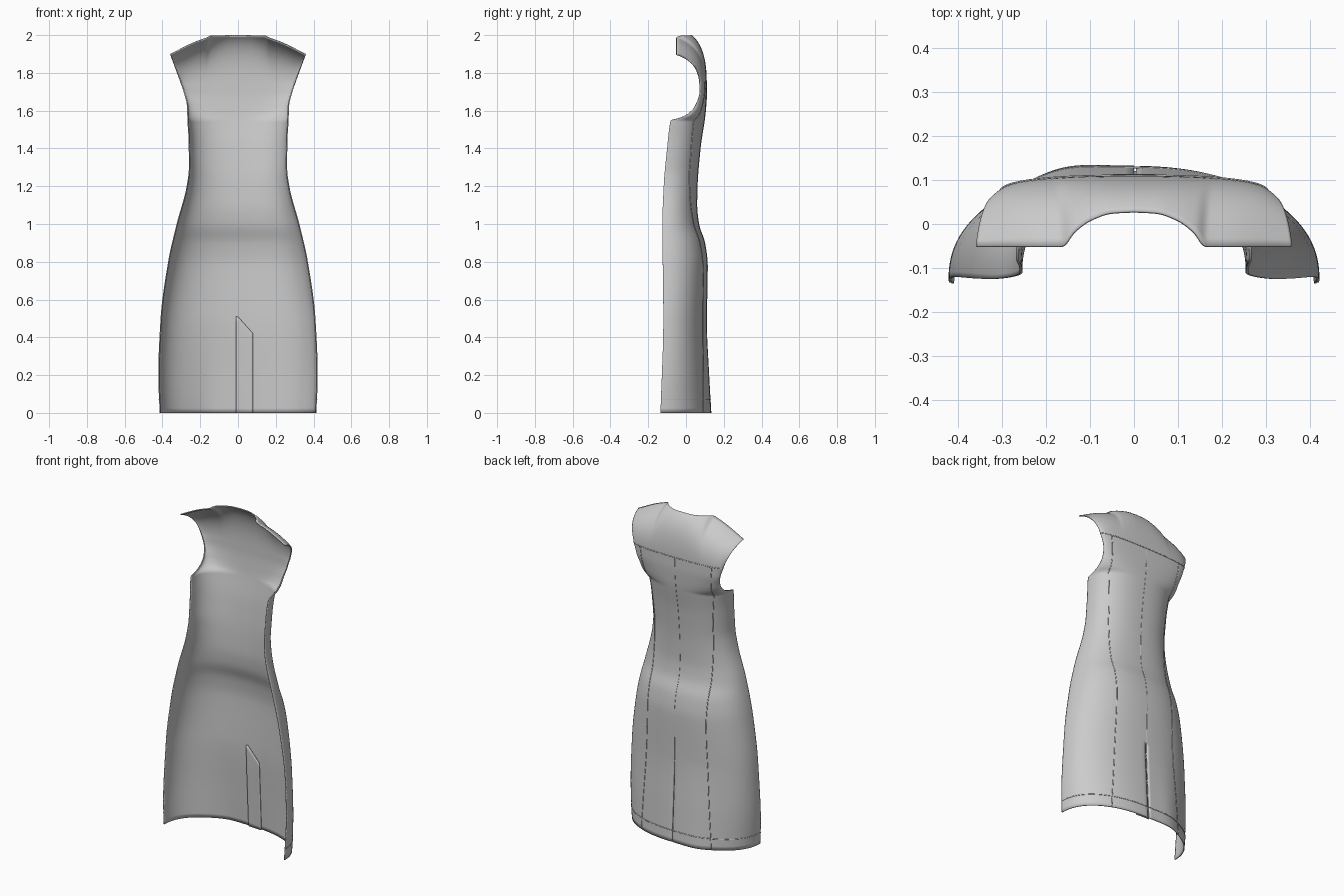
import bpy, bmesh, math

if "Cube" in bpy.data.objects:
    bpy.data.objects.remove(bpy.data.objects["Cube"])

cloth = bpy.data.materials.new("grey cloth")
cloth.use_nodes = True
GREY = (0.6, 0.6, 0.6, 1)
cloth.diffuse_color = GREY
cloth.node_tree.nodes["Principled BSDF"].inputs["Base Color"].default_value = GREY

# Profiles along the height: half width, back depth, front edge depth
WIDTH = [(0, .415), (.2, .422), (.5, .41), (.8, .37), (1, .325), (1.2, .272),
         (1.3, .26), (1.45, .262), (1.55, .268), (1.62, .27), (1.7, .288), (1.75, .305)]
BACK = [(0, .132), (.2, .122), (.5, .11), (.78, .114), (.9, .1), (1, .068),
        (1.1, .058), (1.2, .06), (1.4, .076), (1.6, .104), (1.7, .11), (1.75, .11)]
EDGE = [(0, -.135), (.5, -.12), (1, -.125), (1.2, -.118), (1.4, -.1), (1.55, -.08),
        (1.56, -.04), (1.58, .005), (1.62, .045), (1.7, .072), (1.75, .07)]
ROUND = [(0, 2.2), (1, 2.4), (1.75, 2.5)]

# Neckline and shoulder edge, by distance from the middle column
TOP_X = [(0, 0), (.1, .05), (.22, .1), (.3, .14), (.38, .165), (.6, .235), (1, .36)]
TOP_Y = [(0, .03), (.1, .027), (.22, .01), (.3, -.02), (.38, -.05), (1, -.05)]
TOP_Z = [(0, 2), (.3, 1.998), (.38, 1.988), (.6, 1.962), (1, 1.9)]
YOKE = 1.75
SLIT = 0.5


def curve(keys, v):
    """Smooth interpolation without overshoot."""
    v = min(max(v, keys[0][0]), keys[-1][0])
    d = [(b[1] - a[1]) / (b[0] - a[0]) for a, b in zip(keys, keys[1:])]
    m = [d[0]] + [2 * p * q / (p + q) if p * q > 0 else 0 for p, q in zip(d, d[1:])] + [d[-1]]
    for i, (a, b) in enumerate(zip(keys, keys[1:])):
        if v <= b[0]:
            h = b[0] - a[0]
            t = (v - a[0]) / h
            s = t * t * (3 - 2 * t)
            return (a[1] * (1 - s) + b[1] * s
                    + h * m[i] * t * (1 - t) ** 2 - h * m[i + 1] * t * t * (1 - t))


def body(z, f):
    """Point of the dress body at height z; f runs from -1 to 1 across."""
    p = 2 / curve(ROUND, z)
    a = abs(f) * math.pi / 2
    x = math.copysign(curve(WIDTH, z) * math.sin(a) ** p, f)
    front = curve(EDGE, z)
    y = front + (curve(BACK, z) - front) * max(math.cos(a), 0) ** p
    # Soft drape beside the slit
    y += 0.012 * math.exp(-((x + .16) / .09) ** 2) * max(0, 1 - z / SLIT)
    return x, y, z


def yoke(s, f):
    """Point of the yoke, rolling from the seam to the shoulder edge."""
    b = body(YOKE, f)
    g = abs(f)
    t = (math.copysign(curve(TOP_X, g), f), curve(TOP_Y, g), curve(TOP_Z, g))
    c = (b[0] + .75 * (t[0] - b[0]), b[1], b[2] + .75 * (t[2] - b[2]))
    return tuple((1 - s) ** 2 * i + 2 * s * (1 - s) * j + s * s * k for i, j, k in zip(b, c, t))


def across(x, z):
    """Column position that lies at x on the row at height z."""
    r = min(abs(x) / curve(WIDTH, z), 1) ** (curve(ROUND, z) / 2)
    return math.copysign(math.asin(r) * 2 / math.pi, x)


def grid_object(name, rows, thickness, slit=False):
    bm = bmesh.new()
    vs = [[bm.verts.new(p) for p in row] for row in rows]
    for lo, hi in zip(vs, vs[1:]):
        for i in range(len(lo) - 1):
            bm.faces.new((lo[i], hi[i], hi[i + 1], lo[i + 1]))
    if slit:
        cut = [e for e in bm.edges
               if all(abs(v.co.x) < 1e-5 and v.co.z < SLIT + .001 for v in e.verts)]
        bmesh.ops.split_edges(bm, edges=cut)
        for v in bm.verts:
            if abs(v.co.x) < 1e-5 and v.co.z < SLIT - .001:
                if any(f.calc_center_median().x > 0 for f in v.link_faces):
                    v.co.x += .005
                    v.co.y -= .003
    mesh = bpy.data.meshes.new(name)
    bm.to_mesh(mesh)
    bm.free()
    ob = bpy.data.objects.new(name, mesh)
    bpy.context.collection.objects.link(ob)
    mesh.materials.append(cloth)
    for poly in mesh.polygons:
        poly.use_smooth = True
    mod = ob.modifiers.new("cloth thickness", "SOLIDIFY")
    mod.thickness = thickness
    return ob


def seam(name, points, radius=.0025):
    data = bpy.data.curves.new(name, "CURVE")
    data.dimensions = "3D"
    data.bevel_depth = radius
    data.bevel_resolution = 1
    line = data.splines.new("POLY")
    line.points.add(len(points) - 1)
    for p, co in zip(line.points, points):
        p.co = (*co, 1)
    data.materials.append(cloth)
    ob = bpy.data.objects.new(name, data)
    bpy.context.collection.objects.link(ob)


# Dress back: body rows, finer armhole rows, then the yoke
cols = [i / 50 for i in range(-50, 51)]
heights = [i * .025 for i in range(60)] + [1.5 + i * .01 for i in range(25)]
rows = [[body(z, f) for f in cols] for z in heights]
rows += [[yoke(i / 16, f) for f in cols] for i in range(17)]
grid_object("dress_back", rows, .006, slit=True)

# Vent flap behind the slit, with a slanted top
flap = []
for i in range(21):
    row = []
    for j in range(9):
        x = -.01 + .09 * j / 8
        z = i / 20 * (.51 - .09 * max(x, 0) / .08)
        px, py, pz = body(z, across(x, z))
        row.append((px, py - .012, pz))
    flap.append(row)
grid_object("vent_flap", flap, .004)

# Raised seams
steps = [i / 60 for i in range(61)]
seam("yoke_seam", [body(YOKE, 2 * s - 1) for s in steps])
seam("hem_seam", [body(.07, 2 * s - 1) for s in steps])
seam("centre_seam", [body(SLIT + (YOKE - SLIT) * s, 0) for s in steps], .0015)
PRINCESS = [(0, .24), (.8, .2), (1.3, .2), (1.75, .245)]
for side, label in ((1, "left"), (-1, "right")):
    pts = []
    for s in steps:
        z = YOKE * s
        pts.append(body(z, across(side * curve(PRINCESS, z), z)))
    seam(label + "_princess_seam", pts)
